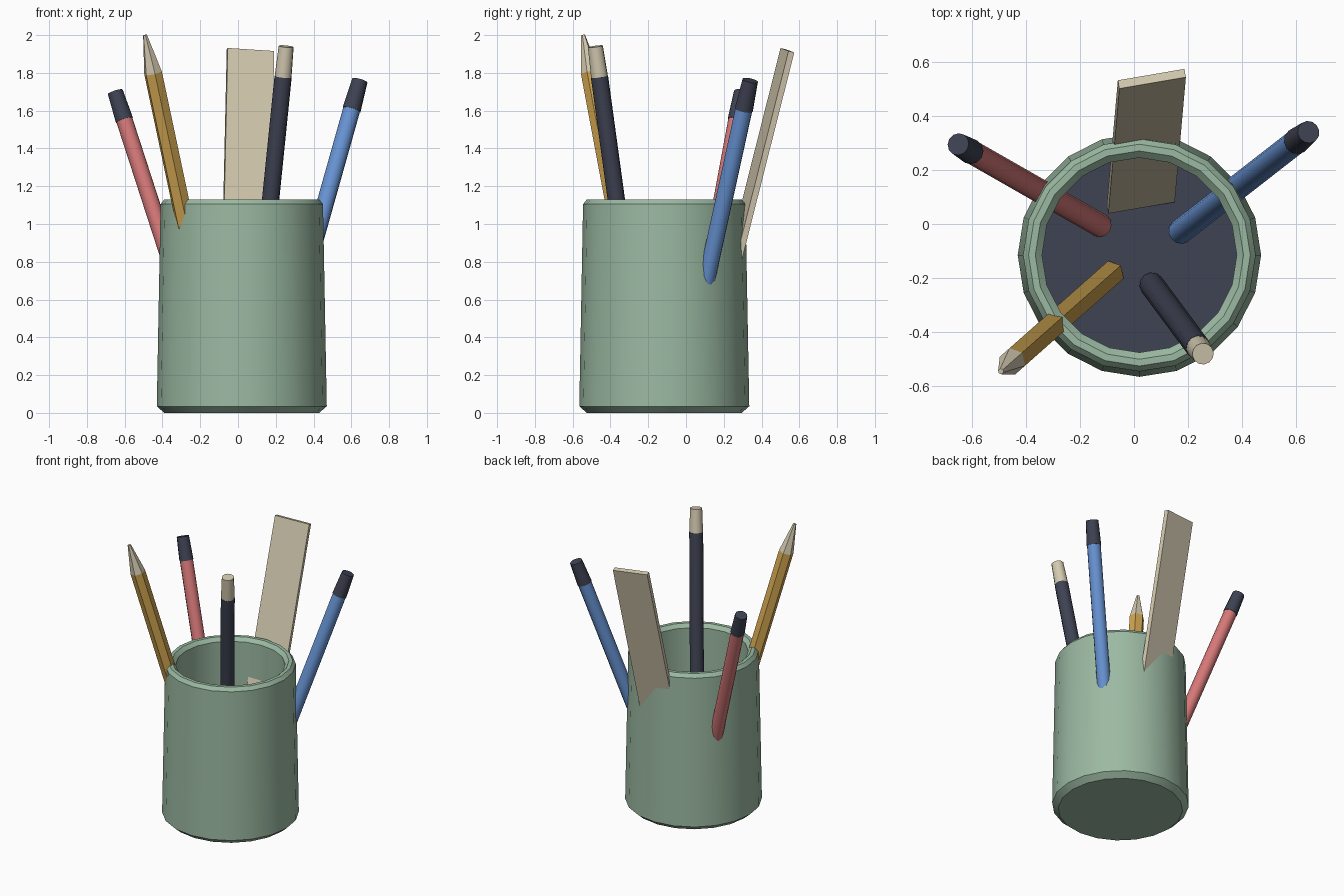
import bpy, bmesh, math
from mathutils import Vector, Matrix

if "Cube" in bpy.data.objects:
    bpy.data.objects.remove(bpy.data.objects["Cube"])


def srgb(r, g, b):
    f = lambda c: c / 12.92 if c <= 0.04045 else ((c + 0.055) / 1.055) ** 2.4
    return (f(r / 255), f(g / 255), f(b / 255), 1)


def material(name, *rgb):
    m = bpy.data.materials.new(name)
    m.diffuse_color = srgb(*rgb)
    m.use_nodes = True
    m.node_tree.nodes["Principled BSDF"].inputs["Base Color"].default_value = m.diffuse_color
    return m


GREEN = material("sage green", 155, 185, 162)
DARK = material("dark slate", 62, 66, 82)
RED = material("coral red", 214, 120, 120)
BLUE = material("pen blue", 104, 148, 212)
YELLOW = material("pencil yellow", 208, 165, 80)
BEIGE = material("pale wood", 212, 202, 176)


def finish(name, bm, mats, smooth):
    bmesh.ops.recalc_face_normals(bm, faces=bm.faces)
    me = bpy.data.meshes.new(name)
    bm.to_mesh(me)
    bm.free()
    for m in mats:
        me.materials.append(m)
    ob = bpy.data.objects.new(name, me)
    bpy.context.collection.objects.link(ob)
    if smooth:
        bpy.ops.object.select_all(action='DESELECT')
        bpy.context.view_layer.objects.active = ob
        ob.select_set(True)
        bpy.ops.object.shade_smooth_by_angle(angle=math.radians(31))
    return ob


def lathe(name, base, axis, profile, sides, mats, smooth=True):
    """Closed surface of revolution; profile is (radius, distance along axis)."""
    w = Vector(axis).normalized()
    up = Vector((1, 0, 0)) if w.z > 0.999 else Vector((0, 0, 1))
    u = (up - w * up.dot(w)).normalized()
    v = w.cross(u)
    bm = bmesh.new()
    rings = []
    for r, h in profile:
        ring = []
        for i in range(sides):
            a = 2 * math.pi * i / sides
            ring.append(bm.verts.new(Vector(base) + w * h + (u * math.cos(a) + v * math.sin(a)) * r))
        rings.append(ring)
    for a, b in zip(rings, rings[1:]):
        for i in range(sides):
            j = (i + 1) % sides
            bm.faces.new((a[i], a[j], b[j], b[i]))
    bm.faces.new(rings[0])
    bm.faces.new(rings[-1]).material_index = len(mats) - 1
    return finish(name, bm, mats, smooth)


# Cup with chamfered foot, bevelled rim and dark inner floor
FLOOR = 0.07
lathe("cup", (0.02, -0.115, 0), (0, 0, 1),
      [(0.41, 0), (0.45, 0.035), (0.43, 1.105), (0.41, 1.13),
       (0.385, 1.13), (0.36, 1.105), (0.36, FLOOR)], 20, [GREEN, DARK])


# Pens and pencil: body plus a tip section at the top end
def pen(name, bottom, top, tip_z, r, tip_r, body, tip, sides=12, smooth=True):
    p0, p1 = Vector(bottom), Vector(top)
    d = p1 - p0
    split = d.length * (tip_z - p0.z) / d.z
    lathe(name + "_body", p0, d, [(r, 0), (r, split)], sides, [body], smooth)
    lathe(name + "_tip", p0, d, [(tip_r[0], split), (tip_r[1], d.length)], sides, [tip], smooth)


pen("red_pen", (-0.125, -0.005, 0.08), (-0.65, 0.295, 1.70), 1.55, 0.044, (0.047, 0.041), RED, DARK)
pen("blue_pen", (0.172, -0.028, 0.08), (0.645, 0.34, 1.76), 1.605, 0.046, (0.049, 0.042), BLUE, DARK)
pen("dark_pen", (0.066, -0.225, 0.08), (0.255, -0.48, 1.94), 1.78, 0.046, (0.045, 0.040), DARK, BEIGE)
pen("pencil", (-0.085, -0.185, 0.08), (-0.492, -0.545, 2.0), 1.80, 0.05, (0.05, 0.011),
    YELLOW, BEIGE, 6, False)

# Flat ruler leaning on the back of the cup
p0, p1 = Vector((0.025, 0.075, 0.09)), Vector((0.066, 0.537, 1.92))
w = (p1 - p0).normalized()
u = Vector((0.245, 0.042, -0.016))
u = (u - w * u.dot(w)).normalized()
v = w.cross(u)
rot = Matrix((u, v, w)).transposed().to_4x4()
bm = bmesh.new()
bmesh.ops.create_cube(bm, size=1, matrix=Matrix.Translation((p0 + p1) / 2) @ rot
                      @ Matrix.Diagonal((0.25, 0.032, (p1 - p0).length, 1)))
finish("ruler", bm, [BEIGE], False)
